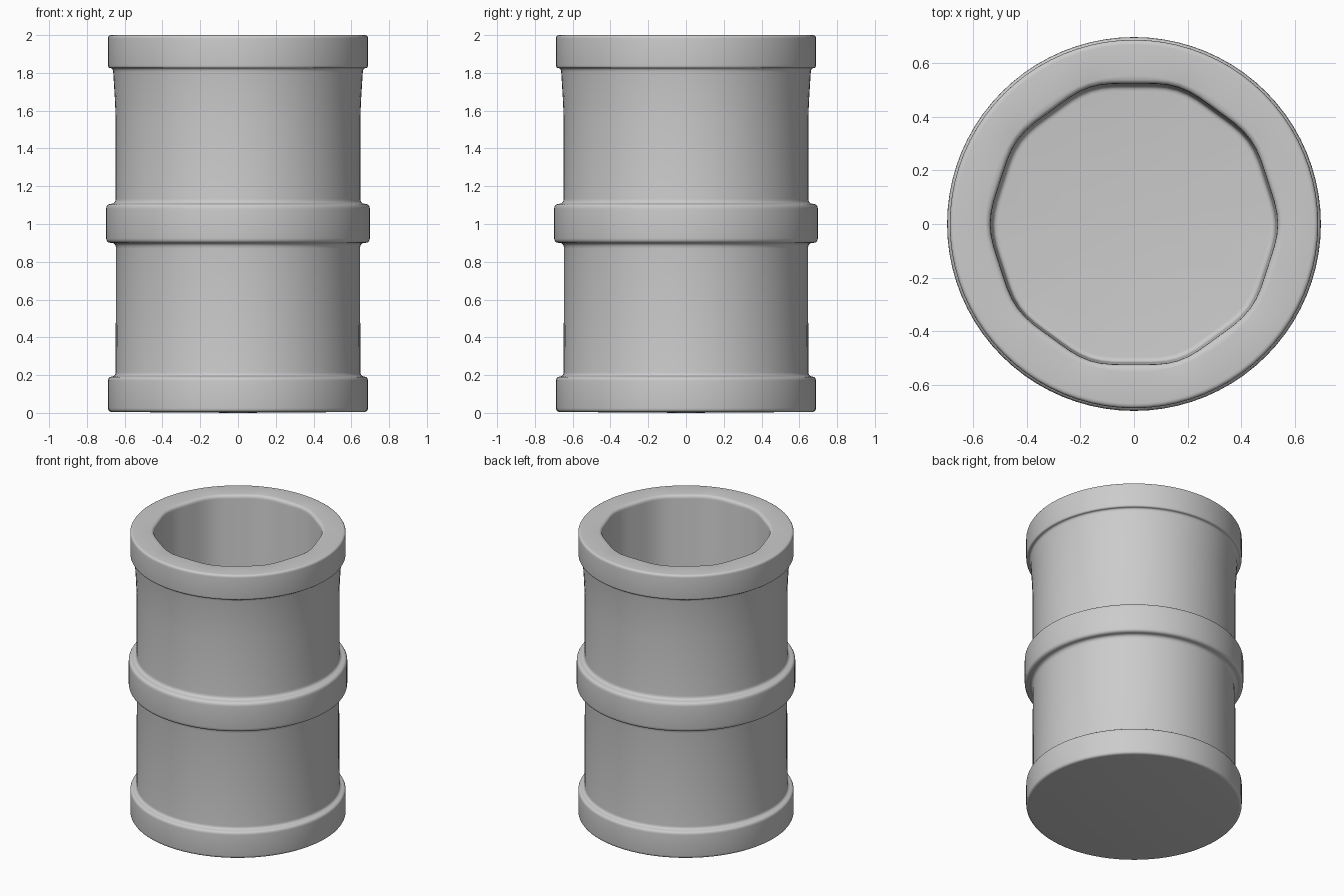
import bpy, bmesh, math
from mathutils import Vector

if "Cube" in bpy.data.objects:
    bpy.data.objects.remove(bpy.data.objects["Cube"])

SEGS = 80

# Profile corners (radius, height, fillet size), from the base centre, up the
# outside, over the rim and down the inside to the floor
CORNERS = [
    (0.0, 0.0, 0), (0.688, 0.005, 0.02), (0.688, 0.19, 0.02), (0.648, 0.195, 0.02),
    (0.646, 0.90, 0.03), (0.698, 0.90, 0.025), (0.698, 1.105, 0.025), (0.648, 1.108, 0.025),
    (0.648, 1.60, 0.08), (0.662, 1.825, 0.02), (0.688, 1.825, 0.015), (0.688, 2.0, 0.018),
    (0.530, 2.0, 0.025), (0.522, 0.12, 0.02), (0.0, 0.12, 0),
]
INNER_START = 12


def fillet_profile(corners, steps=4):
    """Round each corner; returns (radius, height, is_inner) points."""
    out = []
    for i, (r, z, f) in enumerate(corners):
        p = Vector((r, z))
        inner = i >= INNER_START
        if f == 0:
            out.append((r, z, inner))
            continue
        a = Vector(corners[i - 1][:2]) - p
        b = Vector(corners[i + 1][:2]) - p
        a = p + a.normalized() * min(f, a.length * 0.48)
        b = p + b.normalized() * min(f, b.length * 0.48)
        for s in range(steps + 1):
            t = s / steps
            q = a * (1 - t) ** 2 + p * 2 * t * (1 - t) + b * t ** 2
            out.append((q.x, q.y, inner))
    return out


# Lathe the profile; the inner wall is softly ten-sided
bm = bmesh.new()
rings = []
for r, z, inner in fillet_profile(CORNERS):
    if r == 0:
        rings.append([bm.verts.new((0, 0, z))] * SEGS)
        continue
    ring = []
    for k in range(SEGS):
        a = 2 * math.pi * k / SEGS
        rr = r
        if inner and r < 0.545:
            rr += 0.006 * math.cos(10 * a)
        ring.append(bm.verts.new((rr * math.cos(a), rr * math.sin(a), z)))
    rings.append(ring)
for lo, hi in zip(rings, rings[1:]):
    for k in range(SEGS):
        n = (k + 1) % SEGS
        quad = [lo[k], lo[n], hi[n], hi[k]]
        bm.faces.new(list(dict.fromkeys(quad)))
bmesh.ops.recalc_face_normals(bm, faces=bm.faces)

mesh = bpy.data.meshes.new("barrel")
bm.to_mesh(mesh)
bm.free()
barrel = bpy.data.objects.new("barrel", mesh)
bpy.context.collection.objects.link(barrel)
bpy.context.view_layer.objects.active = barrel
barrel.select_set(True)
bpy.ops.object.shade_smooth_by_angle(angle=math.radians(40))
